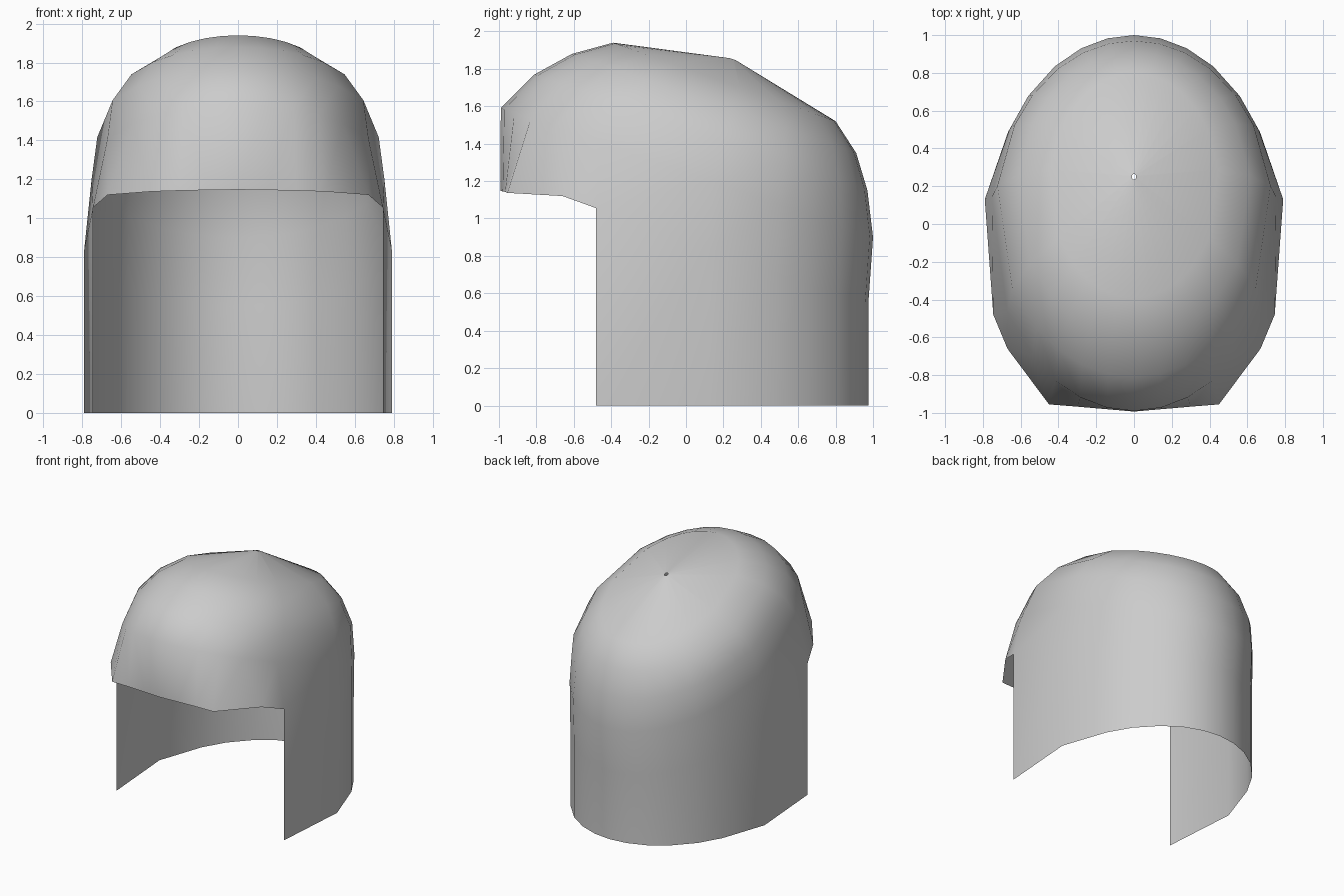
import bpy
import bmesh
from math import sin, cos, radians

cube = bpy.data.objects.get("Cube")
if cube:
    bpy.data.objects.remove(cube, do_unlink=True)

# Single neutral shell colour
grey = bpy.data.materials.new("shell_grey")
grey.use_nodes = True
colour = (0.6, 0.6, 0.6, 1.0)
grey.diffuse_color = colour
grey.node_tree.nodes["Principled BSDF"].inputs["Base Color"].default_value = colour

# Column angles, from the middle of the back round the left side to the front
ANGLES = [0, 10.6, 21.6, 33.5, 47.5, 60, 82, 118, 135, 147, 158, 169, 180]
WALL_COLUMNS = 8

# Tilted dome rings: half width, front (y, z), back (y, z)
RINGS = [
    (0.012, (0.235, 1.857), (0.265, 1.847)),
    (0.45, (-0.39, 1.94), (0.80, 1.52)),
    (0.62, (-0.61, 1.88), (0.91, 1.35)),
    (0.73, (-0.81, 1.77), (0.97, 1.15)),
    (0.76, (-0.99, 1.59), (1.00, 0.90)),
]

# Lower rim from the widest side point to the front of the brow
RIM = [(0.79, 0.13, 0.84), (0.745, -0.48, 1.055), (0.67, -0.66, 1.12),
       (0.45, -0.955, 1.137), (0.30, -0.967, 1.142), (0.15, -0.98, 1.145),
       (0, -0.993, 1.147)]


def tilted_ring(half_width, front, back):
    points = []
    for angle in ANGLES:
        t = radians(angle)
        blend = (1 + cos(t)) / 2
        y = front[0] + (back[0] - front[0]) * blend
        z = front[1] + (back[1] - front[1]) * blend
        x = 0 if angle in (0, 180) else half_width * sin(t)
        points.append((x, y, z))
    return points


def back_rim(angle):
    t = radians(angle)
    y = 0.975 * cos(t)
    return (0.77 * sin(t), y, 0.84 - 0.3 * y)


rows = [tilted_ring(*ring) for ring in RINGS]
rim = [back_rim(a) for a in ANGLES[:-len(RIM)]] + RIM
rows.append(rim)
# Straight wall down to the ground, left open at the front
rows.append([(x, y, 0) for x, y, z in rim[:WALL_COLUMNS]])

# Half shell
bm = bmesh.new()
grid = [[bm.verts.new(p) for p in row] for row in rows]
for upper, lower in zip(grid, grid[1:]):
    for j in range(len(lower) - 1):
        face = bm.faces.new((upper[j], upper[j + 1], lower[j + 1], lower[j]))
        face.smooth = True
mesh = bpy.data.meshes.new("hood_shell")
bm.to_mesh(mesh)
bm.free()
mesh.materials.append(grey)

hood = bpy.data.objects.new("hood_shell", mesh)
bpy.context.collection.objects.link(hood)

# Mirror to the right side
mirror = hood.modifiers.new("mirror_sides", "MIRROR")
mirror.use_axis[0] = True
mirror.use_clip = True
mirror.merge_threshold = 0.001
